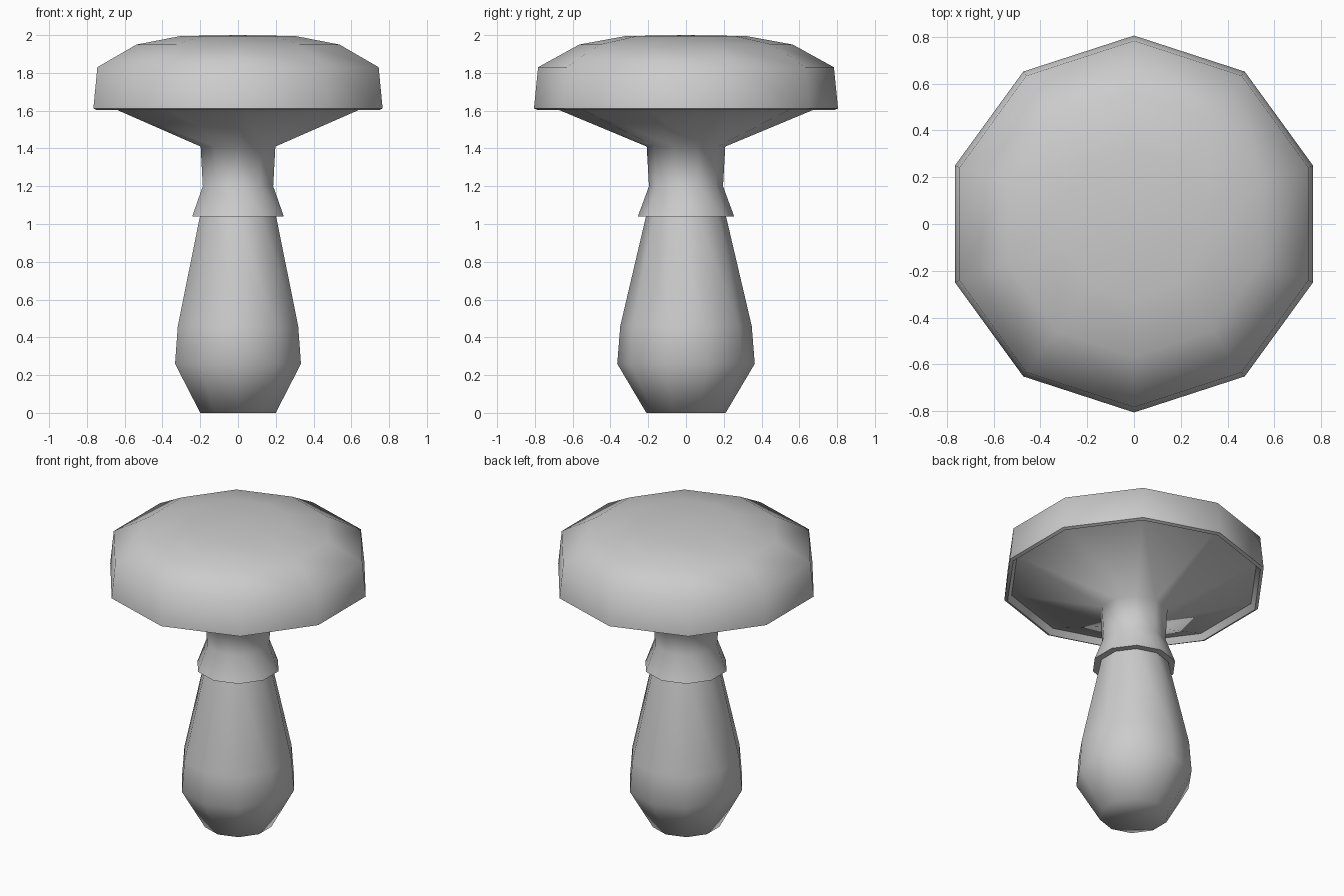
import bpy, bmesh
from math import sin, cos, pi, radians

if "Cube" in bpy.data.objects:
    bpy.data.objects.remove(bpy.data.objects["Cube"])

SIDES = 10


def lathe(name, profile, cap_start=False, cap_end=False):
    """Ten-sided lathe; profile points are (y radius, z, x squash)."""
    bm = bmesh.new()
    rings = []
    for r, z, sx in profile:
        rings.append([bm.verts.new((r * sx * sin(2 * pi * i / SIDES),
                                    r * cos(2 * pi * i / SIDES), z))
                      for i in range(SIDES)])
    for a, b in zip(rings, rings[1:]):
        for i in range(SIDES):
            j = (i + 1) % SIDES
            bm.faces.new((a[i], a[j], b[j], b[i]))
    if cap_start:
        bm.faces.new(rings[0])
    if cap_end:
        # slightly raised centre point
        top = bm.verts.new((0, 0, 2.0))
        for i in range(SIDES):
            bm.faces.new((rings[-1][i], rings[-1][(i + 1) % SIDES], top))
    bmesh.ops.recalc_face_normals(bm, faces=bm.faces)
    mesh = bpy.data.meshes.new(name)
    bm.to_mesh(mesh)
    bm.free()
    obj = bpy.data.objects.new(name, mesh)
    bpy.context.collection.objects.link(obj)
    bpy.ops.object.select_all(action='DESELECT')
    obj.select_set(True)
    bpy.context.view_layer.objects.active = obj
    bpy.ops.object.shade_smooth_by_angle(angle=radians(65))
    return obj


# Bulbous stem below the collar
lathe("stem", [(0.21, 0, 1), (0.364, 0.26, 0.963), (0.348, 0.46, 0.963),
               (0.212, 1.04, 1)], cap_start=True)

# Flared collar, neck, recessed underside and cap in one continuous skin
lathe("collar_and_cap", [
    (0.212, 1.04, 1), (0.255, 1.04, 1), (0.196, 1.20, 1), (0.208, 1.41, 1),
    (0.76, 1.64, 1), (0.785, 1.603, 1), (0.805, 1.612, 1), (0.783, 1.83, 1),
    (0.565, 1.95, 1), (0.32, 1.995, 1)], cap_end=True)
